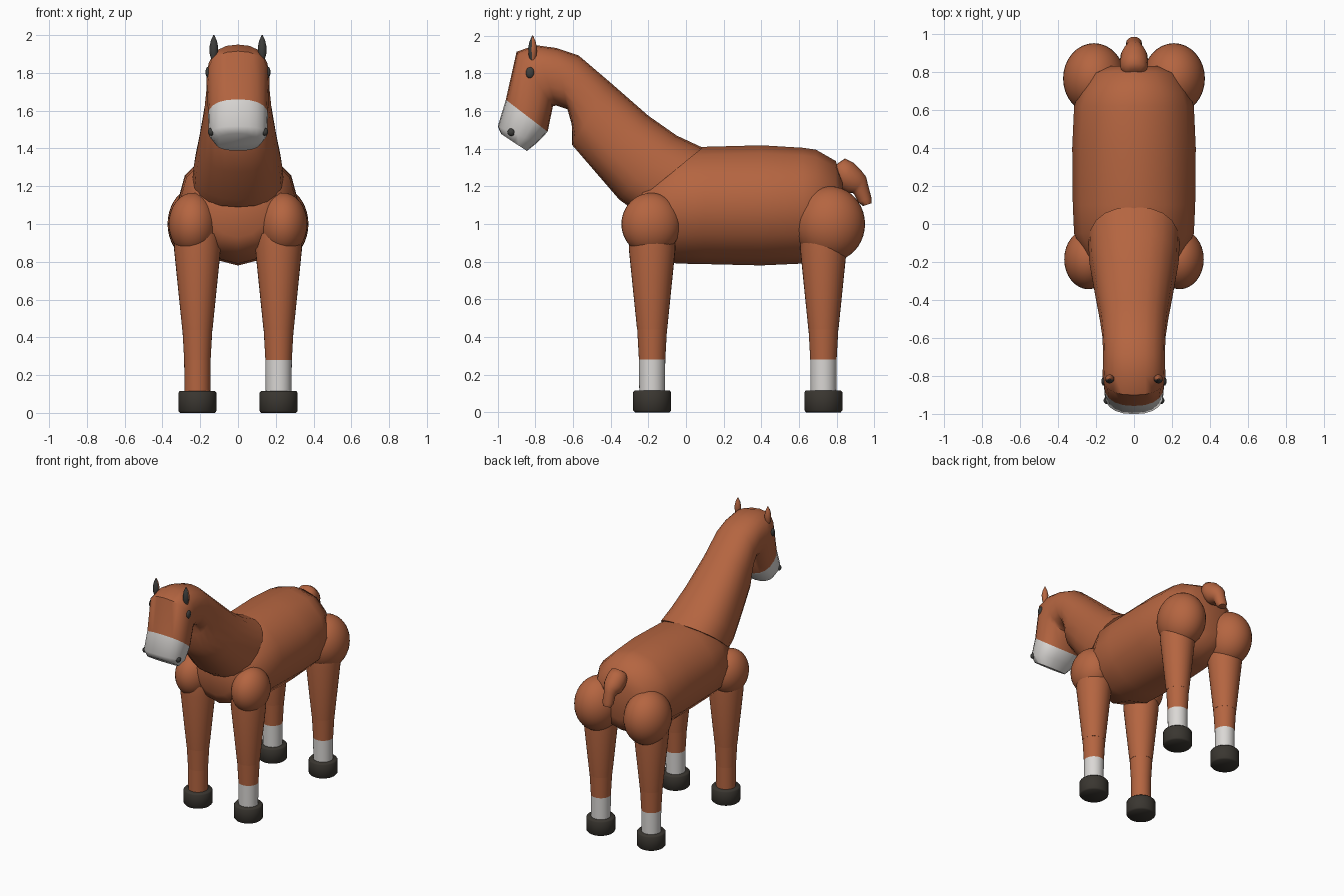
import bpy, bmesh, math
from mathutils import Vector

if "Cube" in bpy.data.objects:
    bpy.data.objects.remove(bpy.data.objects["Cube"])


def material(name, rgb):
    m = bpy.data.materials.new(name)
    m.diffuse_color = (*rgb, 1)
    m.use_nodes = True
    m.node_tree.nodes["Principled BSDF"].inputs["Base Color"].default_value = m.diffuse_color
    return m


COAT = material("chestnut coat", (0.46, 0.13, 0.052))
WHITE = material("white markings", (0.70, 0.68, 0.66))
HOOF = material("dark hoof", (0.042, 0.037, 0.030))
DARK = material("dark grey", (0.048, 0.048, 0.045))


def finish(bm, name, mats, angle=40):
    """Turn a bmesh into a smooth-shaded object with its materials."""
    bmesh.ops.recalc_face_normals(bm, faces=bm.faces)
    me = bpy.data.meshes.new(name)
    bm.to_mesh(me)
    bm.free()
    ob = bpy.data.objects.new(name, me)
    bpy.context.collection.objects.link(ob)
    for m in mats:
        me.materials.append(m)
    bpy.ops.object.select_all(action='DESELECT')
    ob.select_set(True)
    bpy.context.view_layer.objects.active = ob
    bpy.ops.object.shade_smooth_by_angle(angle=math.radians(angle))
    return ob


def loft(name, stations, mats, sides=24, cx=0.0, power=1.0, white_from=None, angle=40):
    """Skin rings; each station is (top y, top z, bottom y, bottom z, half width)."""
    bm = bmesh.new()
    rings = []
    for ty, tz, by, bz, w in stations:
        mid = Vector((cx, (ty + by) / 2, (tz + bz) / 2))
        half = Vector((0, (ty - by) / 2, (tz - bz) / 2))
        ring = []
        for i in range(sides):
            a = 2 * math.pi * i / sides
            c, s = math.cos(a), math.sin(a)
            c = math.copysign(abs(c) ** power, c)
            s = math.copysign(abs(s) ** power, s)
            ring.append(bm.verts.new(mid + half * c + Vector((w * s, 0, 0))))
        rings.append(ring)
    for k in range(len(rings) - 1):
        for i in range(sides):
            j = (i + 1) % sides
            f = bm.faces.new((rings[k][i], rings[k][j], rings[k + 1][j], rings[k + 1][i]))
            f.material_index = int(white_from is not None and k >= white_from)
    bm.faces.new(rings[0])
    bm.faces.new(rings[-1]).material_index = int(white_from is not None)
    return finish(bm, name, mats, angle)


def column(name, x, y, profile, mat, angle=40):
    """Upright turned part from (radius, z) pairs."""
    return loft(name, [(y + r, z, y - r, z, r) for r, z in profile], [mat], 32, x, angle=angle)


def ellipsoid(name, centre, radii, mats, seg=32, rings=20, rule=None):
    bm = bmesh.new()
    bmesh.ops.create_uvsphere(bm, u_segments=seg, v_segments=rings, radius=1)
    for v in bm.verts:
        v.co = Vector([c + r * p for c, r, p in zip(centre, radii, v.co)])
    bm.normal_update()
    if rule:
        for f in bm.faces:
            f.material_index = int(rule(f))
    return finish(bm, name, mats, 60)


# Barrel of the body: (y, top, bottom, half width)
barrel = [(-0.28, 1.19, 0.93, 0.15), (-0.23, 1.29, 0.85, 0.235), (-0.05, 1.40, 0.79, 0.315),
          (0.10, 1.41, 0.787, 0.322), (0.40, 1.418, 0.78, 0.325), (0.62, 1.405, 0.79, 0.315),
          (0.69, 1.395, 0.80, 0.29), (0.795, 1.335, 0.86, 0.225), (0.83, 1.24, 0.95, 0.14)]
loft("body", [(y, t, y, b, w) for y, t, b, w in barrel], [COAT], 12, angle=50)

# Neck, head and white muzzle in one skin
loft("neck_and_head", [
    (0.09, 1.405, -0.30, 1.09, 0.24), (-0.05, 1.47, -0.355, 1.13, 0.235),
    (-0.20, 1.575, -0.48, 1.275, 0.21), (-0.40, 1.75, -0.605, 1.42, 0.18),
    (-0.57, 1.895, -0.607, 1.53, 0.167), (-0.69, 1.935, -0.63, 1.61, 0.163),
    (-0.80, 1.95, -0.69, 1.63, 0.163), (-0.90, 1.915, -0.707, 1.625, 0.167),
    (-0.957, 1.66, -0.735, 1.49, 0.158), (-1.0, 1.518, -0.79, 1.432, 0.155),
    (-0.982, 1.478, -0.845, 1.388, 0.12)],
    [COAT, WHITE], 20, power=0.85, white_from=8, angle=50)

# Tail: thick dock narrowing to a small tuft
loft("tail", [
    (0.81, 1.325, 0.77, 1.28, 0.04), (0.845, 1.348, 0.79, 1.235, 0.07),
    (0.89, 1.325, 0.815, 1.19, 0.075), (0.93, 1.285, 0.85, 1.165, 0.07),
    (0.957, 1.25, 0.885, 1.165, 0.052), (0.965, 1.215, 0.895, 1.155, 0.042),
    (0.985, 1.14, 0.915, 1.115, 0.042), (0.985, 1.11, 0.94, 1.095, 0.03)], [COAT], 16, angle=60)

# Legs, hooves, shoulders and haunches
for side, sx in (("left", -1), ("right", 1)):
    for end, y in (("front", -0.18), ("rear", 0.73)):
        tag = f"{end}_{side}"
        x = sx * 0.215
        column(f"{tag}_upper_leg", x, y, [(0.080, 0.44), (0.124, 0.87), (0.118, 0.95)], COAT)
        sock = WHITE if (end, side) != ("front", "left") else COAT
        column(f"{tag}_lower_leg", x, y, [(0.070, 0.28), (0.079, 0.44)], COAT)
        column(f"{tag}_sock", x, y, [(0.068, 0.10), (0.070, 0.28)], sock)
        column(f"{tag}_hoof", x, y, [(0.092, 0.0), (0.101, 0.010), (0.101, 0.106), (0.094, 0.115)],
               HOOF, angle=60)
    ellipsoid(f"{side}_shoulder", (sx * 0.24, -0.185, 1.0), (0.127, 0.158, 0.165), [COAT])
    ellipsoid(f"{side}_haunch", (sx * 0.21, 0.765, 1.0), (0.163, 0.186, 0.20), [COAT])

    # Face details: pointed ear with dark front, eye, nostril
    ear = [(0.012, 1.86), (0.024, 1.90), (0.026, 1.935), (0.018, 1.97), (0.003, 2.0)]
    ob = column(f"{side}_ear", sx * 0.128, -0.815, [(r * 0.9, z) for r, z in ear], COAT, 60)
    ob.data.materials.append(DARK)
    for f in ob.data.polygons:
        f.material_index = int(f.normal.y < -0.25)
    ellipsoid(f"{side}_eye", (sx * 0.158, -0.828, 1.803), (0.014, 0.023, 0.030), [DARK], 16, 10)
    ellipsoid(f"{side}_nostril", (sx * 0.142, -0.928, 1.488), (0.018, 0.020, 0.021), [DARK], 16, 10)
